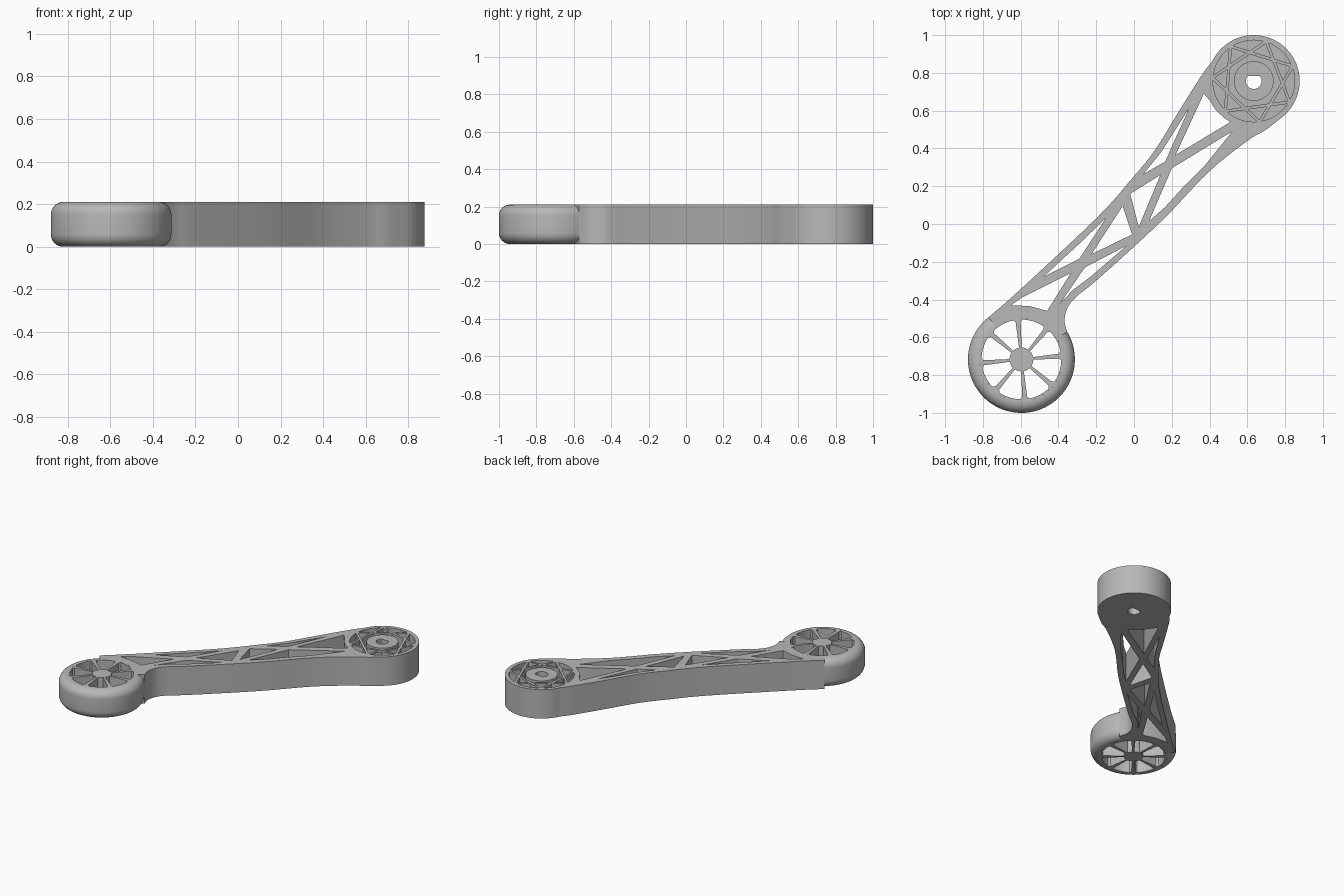
import bpy, bmesh, math
from mathutils import Vector

cube = bpy.data.objects.get("Cube")
if cube:
    bpy.data.objects.remove(cube)

HEIGHT = 0.21
FLOOR = 0.03
HUB, HUB_R, CUP_R = Vector((0.634, 0.757)), 0.243, 0.216
WHEEL, WHEEL_R, RIM_R = Vector((-0.596, -0.717)), 0.283, 0.22
JOIN_A, JOIN_B = 31, 128      # angles between which the arm meets the wheel

grey = bpy.data.materials.new("plain_grey")
grey.use_nodes = True
grey.diffuse_color = (0.48, 0.48, 0.48, 1)
grey.node_tree.nodes["Principled BSDF"].inputs["Base Color"].default_value = grey.diffuse_color


def polar(centre, radius, degrees):
    a = math.radians(degrees)
    return centre + Vector((math.cos(a), math.sin(a))) * radius


def arc(centre, radius, start, end, steps=24):
    return [polar(centre, radius, start + (end - start) * i / steps) for i in range(steps + 1)]


def circle(centre, radius, steps=64):
    return arc(centre, radius, 0, 360, steps)[:-1]


def smooth_path(points, steps=5):
    """Rounded path through all the points."""
    pts = [Vector(p) for p in points]
    ends = [pts[0]] + pts + [pts[-1]]
    path = []
    for a, b, c, d in zip(ends, ends[1:], ends[2:], ends[3:]):
        for i in range(steps):
            t = i / steps
            path.append(b + (c - a) * t / 2 + (a * 2 - b * 5 + c * 4 - d) * t ** 2 / 2
                        + (b * 3 - a - c * 3 + d) * t ** 3 / 2)
    return path + [pts[-1]]


def finish(name, bm):
    bmesh.ops.remove_doubles(bm, verts=bm.verts, dist=0.0002)
    bmesh.ops.recalc_face_normals(bm, faces=bm.faces)
    mesh = bpy.data.meshes.new(name)
    bm.to_mesh(mesh)
    bm.free()
    mesh.materials.append(grey)
    obj = bpy.data.objects.new(name, mesh)
    bpy.context.collection.objects.link(obj)
    bpy.ops.object.select_all(action='DESELECT')
    obj.select_set(True)
    bpy.context.view_layer.objects.active = obj
    bpy.ops.object.shade_smooth_by_angle(angle=math.radians(30))
    return obj


def plate(name, loops, bottom=0.0, top=HEIGHT):
    """Extruded flat shape; the first loop is the outline, the others are holes."""
    curve = bpy.data.curves.new(name, 'CURVE')
    curve.dimensions = '2D'
    curve.fill_mode = 'BOTH'
    curve.extrude = (top - bottom) / 2
    for loop in loops:
        spline = curve.splines.new('POLY')
        spline.points.add(len(loop) - 1)
        for point, p in zip(spline.points, loop):
            point.co = (p[0], p[1], 0, 1)
        spline.use_cyclic_u = True
    temp = bpy.data.objects.new(name + "_outline", curve)
    bpy.context.collection.objects.link(temp)
    bpy.context.view_layer.update()
    mesh = temp.to_mesh()
    bm = bmesh.new()
    bm.from_mesh(mesh)
    temp.to_mesh_clear()
    bpy.data.objects.remove(temp)
    bpy.data.curves.remove(curve)
    bmesh.ops.translate(bm, verts=bm.verts, vec=(0, 0, (top + bottom) / 2))
    return finish(name, bm)


# Arm: outline with the hub wall, and the openings between the truss bars
right_edge = smooth_path([
    polar(WHEEL, WHEEL_R, JOIN_A), (-.368, -.51), (-.35, -.44), (-.3, -.38), (-.2, -.3),
    (.055, -.07), (.2, .07), (.4, .28), (.6, .44), (.7, .5), polar(HUB, HUB_R, -48)])
left_edge = smooth_path([
    polar(HUB, HUB_R, 155), (.36, .79), (.24, .6), (.11, .39), (-.02, .23),
    (-.2, .03), (-.6, -.345), polar(WHEEL, WHEEL_R, JOIN_B)])
outline = (right_edge + arc(HUB, HUB_R, -48, 155, 40)[1:-1] + left_edge
           + arc(WHEEL, RIM_R, JOIN_B, JOIN_A))
openings = [
    [(.29, .61), (.14, .375), (.05, .265), (.165, .33)],
    [(.37, .69), (.4, .655), (.435, .6), (.48, .56), (.51, .54), (.22, .365)],
    [(.2, .295), (.52, .49), (.375, .31), (.26, .195), (.165, .09), (.08, .015)],
    [(-.02, .16), (.14, .26), (.025, -.015)],
    [(-.06, .095), (-.01, -.055), (-.225, -.16)],
    [(-.15, .03), (-.29, -.185), (-.48, -.28), (-.29, -.105)],
    [(-.335, -.26), (-.595, -.39), (-.65, -.43), (-.55, -.435), (-.46, -.46)],
    [(-.26, -.23), (-.04, -.115), (-.225, -.275), (-.325, -.35), (-.39, -.42)],
]
plate("truss_arm", [outline, circle(HUB, CUP_R)] + openings)

# Hub: closed floor, boss with a flatted shaft hole, and star ribs
shaft = arc(HUB, 0.042, 140, 400)
plate("hub_floor", [circle(HUB, CUP_R), shaft], 0, FLOOR)
plate("hub_boss", [circle(HUB, 0.105, 48), shaft], FLOOR, HEIGHT)
for i in range(7):
    a, b = (polar(HUB, CUP_R + 0.004, 21 + 360 / 7 * k) for k in (i, i + 2))
    side = (b - a).normalized().orthogonal() * 0.008
    plate(f"hub_rib_{i + 1}", [[a - side, b - side, b + side, a + side]], FLOOR, HEIGHT)

# Wheel spokes: disc with eight openings, leaving tapered spokes
gaps = []
for i in range(8):
    start, end = 5 + 45 * i, 50 + 45 * i
    near = math.degrees(0.007 / 0.063)
    far = math.degrees(0.014 / 0.211)
    gaps.append(arc(WHEEL, 0.063, start + near, end - near, 6)
                + [polar(WHEEL, 0.2, end - far)]
                + arc(WHEEL, 0.211, end - far - 3, start + far + 3, 12)
                + [polar(WHEEL, 0.2, start + far)])
plate("wheel_spokes", [circle(WHEEL, RIM_R), *gaps])

# Wheel tyre: round-shouldered profile swept around the free part of the wheel
FILLET = 0.058
shoulder = arc(Vector((WHEEL_R - FILLET, HEIGHT - FILLET)), FILLET, 90, 0, 8)
profile = [Vector((RIM_R, HEIGHT))] + shoulder
profile += [Vector((p.x, HEIGHT - p.y)) for p in reversed(profile)]
bm = bmesh.new()
rows = []
SWEEP = 72
for i in range(SWEEP + 1):
    angle = JOIN_B + (360 + JOIN_A - JOIN_B) * i / SWEEP
    rows.append([bm.verts.new((*polar(WHEEL, p.x, angle), p.y)) for p in profile])
for r, s in zip(rows, rows[1:]):
    for j in range(len(profile)):
        k = (j + 1) % len(profile)
        bm.faces.new((r[j], s[j], s[k], r[k]))
for row in (rows[0], rows[-1]):
    bm.faces.new(row)
finish("wheel_tyre", bm)
